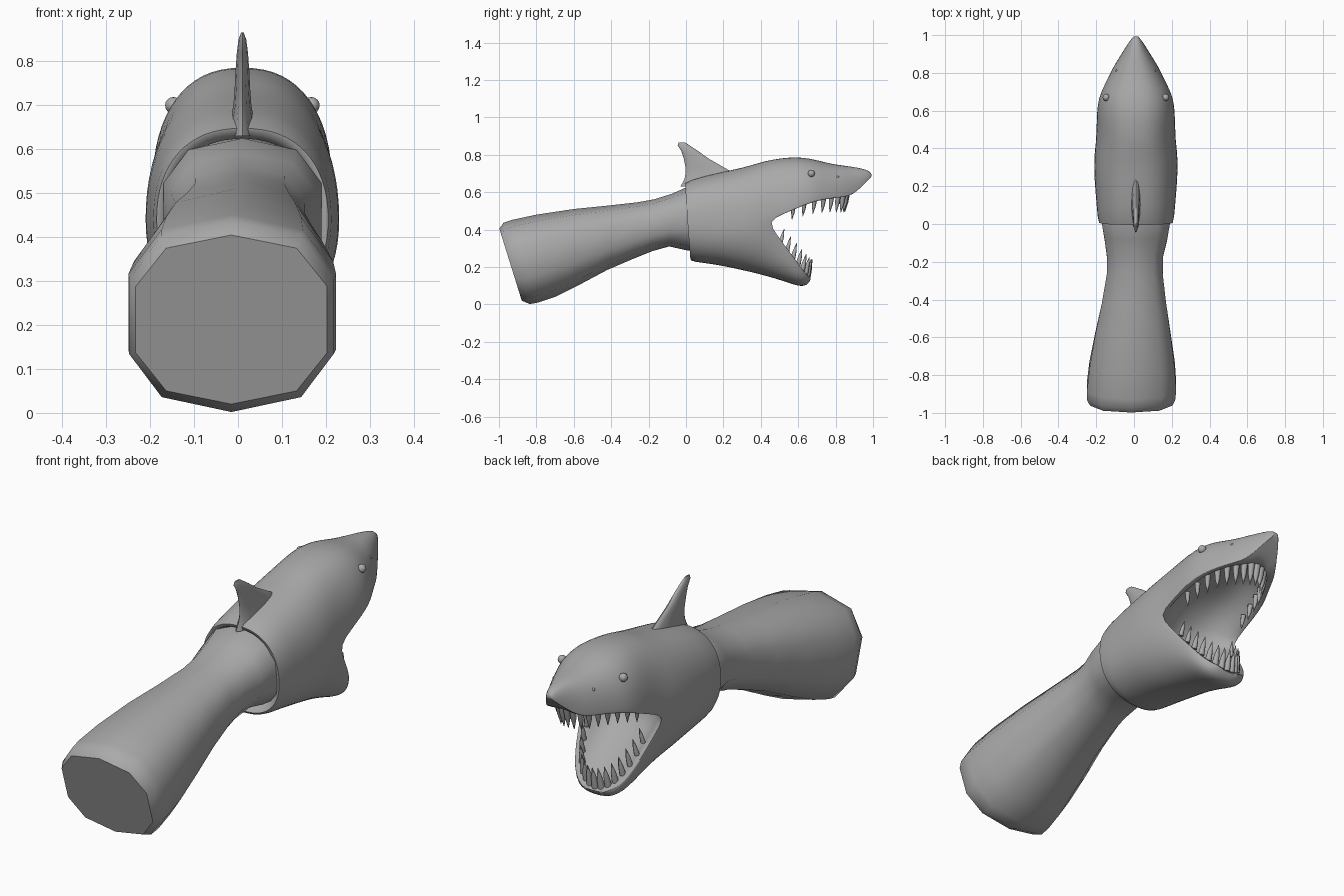
import bpy, bmesh, math
from mathutils import Matrix, Vector

if "Cube" in bpy.data.objects:
    bpy.data.objects.remove(bpy.data.objects["Cube"])

grey = bpy.data.materials.new("plain grey")
grey.diffuse_color = (0.4, 0.4, 0.4, 1)
grey.use_nodes = True
grey.node_tree.nodes["Principled BSDF"].inputs["Base Color"].default_value = grey.diffuse_color
CX = 0.01  # centre of the head across


def finish(name, bm, subdiv=0, angle=50):
    bmesh.ops.remove_doubles(bm, verts=bm.verts, dist=0.0004)
    bmesh.ops.recalc_face_normals(bm, faces=bm.faces)
    me = bpy.data.meshes.new(name)
    bm.to_mesh(me)
    bm.free()
    me.materials.append(grey)
    ob = bpy.data.objects.new(name, me)
    bpy.context.collection.objects.link(ob)
    bpy.ops.object.select_all(action='DESELECT')
    ob.select_set(True)
    bpy.context.view_layer.objects.active = ob
    if subdiv:
        ob.modifiers.new("subdivision", 'SUBSURF').levels = subdiv
        ob.modifiers[0].render_levels = subdiv
        bpy.ops.object.modifier_apply(modifier="subdivision")
    bpy.ops.object.shade_smooth_by_angle(angle=math.radians(angle))
    return ob


def loft(bm, rows, closed=False):
    vs = [[bm.verts.new(p) for p in r] for r in rows]
    n = len(rows[0])
    for a, b in zip(vs, vs[1:]):
        for i in range(n if closed else n - 1):
            j = (i + 1) % n
            bm.faces.new((a[i], a[j], b[j], b[i]))
    return vs


def power(v, e):
    return math.copysign(abs(v) ** e, v)


def lerp_table(table, y):
    for (y0, z0), (y1, z1) in zip(table, table[1:]):
        if y <= y1:
            return z0 + (z1 - z0) * (y - y0) / (y1 - y0)
    return table[-1][1]


# Head stations: ridge y, ridge z, lip y, lip z, half width
upper = [(0.03, .625, .03, .44, .17), (-.04, .645, -.02, .44, .2), (.1, .69, .1, .44, .208),
         (.25, .72, .25, .44, .222), (.35, .745, .36, .44, .222), (.42, .768, .44, .445, .213),
         (.5, .782, .52, .482, .208), (.58, .79, .6, .517, .207), (.66, .782, .67, .545, .197),
         (.72, .767, .73, .56, .17), (.78, .752, .79, .57, .14), (.84, .743, .84, .573, .115),
         (.89, .737, .89, .585, .083), (.94, .727, .94, .63, .052), (.98, .715, .975, .665, .028),
         (1.0, .69, 1.0, .69, .006)]
lower = [(.06, .27, .03, .44, .17), (.01, .24, -.02, .44, .2), (.04, .226, .1, .44, .208),
         (.15, .215, .25, .44, .222), (.28, .187, .36, .44, .222), (.37, .167, .44, .445, .213),
         (.44, .148, .49, .37, .19), (.51, .128, .54, .30, .172), (.57, .107, .585, .24, .152),
         (.61, .097, .62, .19, .128), (.645, .1, .65, .155, .095), (.675, .13, .675, .135, .04)]
lower[-1] = (.675, .135, .675, .135, .04)
CORNER, SEG = 5, 16
ANG = [math.pi * i / SEG for i in range(SEG + 1)]


def skin_row(st):
    ry, rz, ly, lz, w = st
    return [(CX + w * power(math.cos(a), .85), ly + (ry - ly) * math.sin(a) ** .9,
             lz + (rz - lz) * math.sin(a) ** .9) for a in ANG]


def lining_row(st, k, is_upper):
    _, _, ly, lz, w = st
    row = []
    for a in ANG:
        s = power(math.cos(a), .85)
        back = max(0, .13 - .055 * k) * (1 - s * s)
        x = w * s
        if is_upper:
            r = math.hypot(x / .19, (ly - .44) / .43)
        else:
            r = math.hypot(x / .165, (ly - .44) / .225)
        r = min(1, max(r, abs(s)))
        d = (1 - r ** 4) * (0 if k == 0 else 1)
        off = (0, .1) if is_upper else (-.045, -.03)
        row.append((CX + x, ly - back + off[0] * d, lz + off[1] * d))
    return row


# Head: outer skin plus mouth lining
bm = bmesh.new()
for stations, is_upper in ((upper, True), (lower, False)):
    loft(bm, [skin_row(s) for s in stations])
    loft(bm, [lining_row(s, k, is_upper) for k, s in enumerate(stations[CORNER:])])
bmesh.ops.dissolve_degenerate(bm, dist=0.0001, edges=bm.edges)
finish("shark_head", bm, 1, 60)

# Dorsal fin: z, rear y, front y, half thickness
fin = [(.63, -.03, .3, .03), (.665, -.01, .3, .028), (.7, -.002, .26, .021), (.74, -.004, .19, .018),
       (.78, -.012, .12, .016), (.82, -.025, .065, .013), (.85, -.045, .02, .009), (.866, -.04, -.005, .003)]
bm = bmesh.new()
rows = []
for z, y0, y1, t in fin:
    rows.append([(CX + t * math.sin(a), (y0 + y1) / 2 + (y1 - y0) / 2 * math.cos(a), z)
                 for a in [2 * math.pi * i / 14 for i in range(14)]])
bm.faces.new(loft(bm, rows, True)[-1])
finish("dorsal_fin", bm)

# Arm stations: top y, top z, bottom y, bottom z, half width, centre x
arm = [(-.998, .405, -.878, .02, .218, -.015), (-.975, .437, -.835, .002, .233, -.015),
       (-.93, .452, -.79, .01, .236, -.013), (-.8, .48, -.7, .04, .226, -.01),
       (-.6, .51, -.57, .105, .2, -.006), (-.42, .528, -.42, .185, .17, 0),
       (-.26, .546, -.28, .245, .148, .004), (-.17, .562, -.18, .285, .148, .005),
       (-.08, .59, -.09, .31, .165, .01), (0, .625, 0, .29, .18, .01), (.12, .63, .1, .28, .18, .01)]
bm = bmesh.new()
rows = []
for ty, tz, by, bz, w, cx in arm:
    ring = []
    for i in range(10):
        a = math.pi / 2 + 2 * math.pi * i / 10
        s, c = power(math.sin(a), .8), power(math.cos(a), .8)
        ring.append((cx + w * c / .96, (ty + by) / 2 + (ty - by) / 2 * s, (tz + bz) / 2 + (tz - bz) / 2 * s))
    rows.append(ring)
vs = loft(bm, rows, True)
bm.faces.new(vs[0])
bm.faces.new(vs[-1])
finish("forearm", bm, 0, 50)


# Teeth: pointed cones set along each jaw arch
def tooth(bm, base, direction, length, radius):
    d = Vector(direction).normalized()
    m = Matrix.Translation(Vector(base) + d * length / 2) @ d.to_track_quat('Z', 'Y').to_matrix().to_4x4()
    res = bmesh.ops.create_cone(bm, cap_ends=True, segments=8, radius1=radius, radius2=radius * .1,
                                depth=length, matrix=m)
    cut = bmesh.ops.subdivide_edges(bm, edges=[e for e in {e for v in res['verts'] for e in v.link_edges}
                                               if e.calc_length() > length * .8], cuts=1)
    mids = [g for g in cut['geom_inner'] if isinstance(g, bmesh.types.BMVert)]
    mid = Vector(base) + d * length / 2
    for v in mids:
        v.co = mid + (v.co - mid) * 1.35


up_lip = [(s[2], s[3]) for s in upper[CORNER:]]
low_lip = [(s[2], s[3]) for s in lower[CORNER:]]
bm_u, bm_l = bmesh.new(), bmesh.new()
for i in range(17):
    p = math.radians(12 + 156 * i / 16)
    c, s = math.cos(p), math.sin(p)
    size = .6 + .4 * s
    y = .5 + .36 * s
    tooth(bm_u, (CX + .165 * c, y, lerp_table(up_lip, y) + .015), (-.1 * c, -.12, -1), .1 * size, .017 * size)
for i in range(15):
    p = math.radians(12 + 156 * i / 14)
    c, s = math.cos(p), math.sin(p)
    size = .65 + .35 * s
    y = .47 + .18 * s
    tooth(bm_l, (CX + .148 * c, y, lerp_table(low_lip, y) - .012), (-.1 * c, .25, 1), .1 * size, .016 * size)
finish("upper_teeth", bm_u)
finish("lower_teeth", bm_l)

# Eyes and nostrils
bm = bmesh.new()
for side in (-1, 1):
    for x, y, z, r in ((.157, .67, .70, .019), (.1, .81, .682, .008)):
        bmesh.ops.create_uvsphere(bm, u_segments=12, v_segments=8, radius=r,
                                  matrix=Matrix.Translation((CX + side * x, y, z)))
finish("eyes_and_nostrils", bm)
